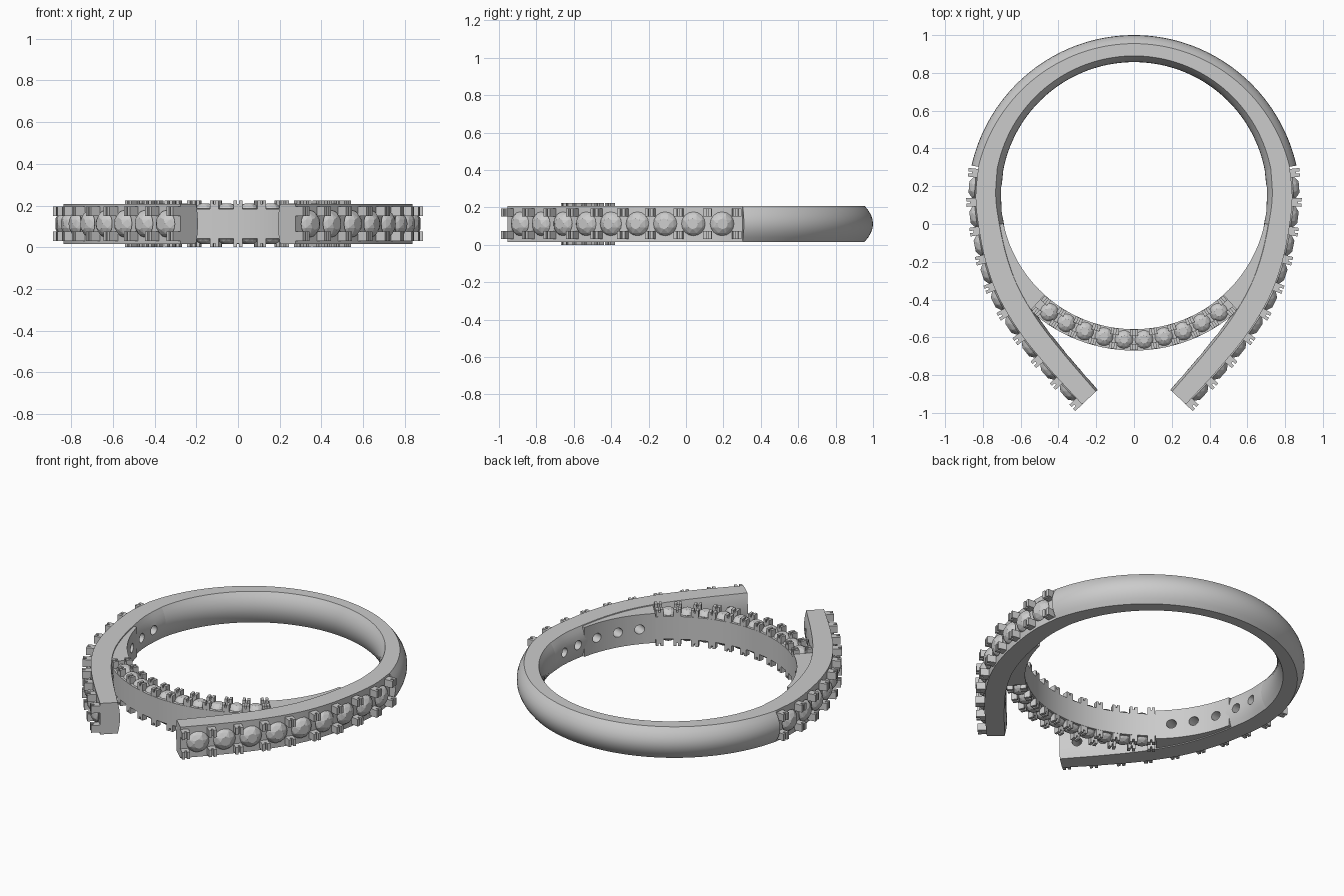
import bpy, bmesh, math
from mathutils import Vector, Matrix

if "Cube" in bpy.data.objects:
    bpy.data.objects.remove(bpy.data.objects["Cube"])

ZC, H = 0.1125, 0.096          # mid height and half height of the band
CEN = Vector((0, 0.15, 0))     # centre of the finger hole
UP = Vector((0, 0, 1))


def finish(bm, name):
    me = bpy.data.meshes.new(name)
    bm.to_mesh(me)
    bm.free()
    ob = bpy.data.objects.new(name, me)
    bpy.context.collection.objects.link(ob)
    return ob


def loft(rings, name):
    bm = bmesh.new()
    rows = [[bm.verts.new(p) for p in r] for r in rings]
    n = len(rows[0])
    for a, b in zip(rows, rows[1:]):
        for i in range(n):
            j = (i + 1) % n
            bm.faces.new((a[i], a[j], b[j], b[i]))
    bm.faces.new(rows[0])
    bm.faces.new(rows[-1])
    bmesh.ops.recalc_face_normals(bm, faces=bm.faces)
    return finish(bm, name)


def section(pos, nrm, thick, inner, outer, h=H, k=8):
    """Band section: pos is the outer edge, both faces may bulge."""
    ring = []
    for i in range(k + 1):
        u = -1 + 2 * i / k
        ring.append(pos + nrm * outer * (1 - u * u) + UP * (ZC + u * h))
    for i in range(k + 1):
        u = 1 - 2 * i / k
        ring.append(pos - nrm * (thick + inner * (1 - u * u)) + UP * (ZC + u * h))
    return ring


def frame(pos, tan, nrm):
    side = nrm.cross(tan)
    m = Matrix((tan, side, nrm)).transposed().to_4x4()
    m.translation = pos
    return m


def box(bm, m, c, s):
    bmesh.ops.create_cube(bm, size=1, matrix=m @ Matrix.Translation(c) @ Matrix.Diagonal((*s, 1)))


def prong(bm, m, side, w, d, h):
    """Claw with a split tip."""
    box(bm, m, (0, side, h * 0.25), (w, d, h * 0.7))
    for e in (-1, 1):
        box(bm, m, (e * w * 0.31, side, h * 0.75), (w * 0.38, d, h * 0.5))


def gem(bm, m, r):
    """Faceted stone: girdle, crown, table and pavilion point."""
    pts = [(0, 0, -0.6 * r)]
    for n, rr, z, off in ((16, 1, 0, 0), (8, 0.82, 0.27, 0.5), (8, 0.45, 0.5, 0)):
        for i in range(n):
            a = (i + off) * math.tau / n
            pts.append((rr * r * math.cos(a), rr * r * math.sin(a), z * r))
    vs = [bm.verts.new(m @ Vector(p)) for p in pts]
    bmesh.ops.convex_hull(bm, input=vs)


def catmull(pts, steps=8):
    p = [2 * pts[0] - pts[1]] + pts + [2 * pts[-1] - pts[-2]]
    out = []
    for i in range(1, len(p) - 2):
        a, b, c, d = p[i - 1:i + 3]
        for s in range(steps):
            t = s / steps
            out.append(0.5 * (2 * b + (c - a) * t + (2 * a - 5 * b + 4 * c - d) * t * t
                              + (3 * b - a - 3 * c + d) * t ** 3))
    return out + [pts[-1].copy()]


def mirror(ob):
    ob.modifiers.new("mirror", 'MIRROR').use_mirror_merge = False


# Plain domed back of the ring
rings = []
for i in range(73):
    a = math.radians(10.5 + 159 * i / 72)
    n = Vector((math.cos(a), math.sin(a), 0))
    f = (abs(i - 36) / 36) ** 2
    rings.append(section(CEN + n * (0.805 + 0.033 * f), n, 0.065 + 0.035 * f, 0.033, 0.045 - 0.008 * f))
back = loft(rings, "back_band")

# Flared arm following the outer path
path = catmull([Vector((x, y, 0)) for x, y in (
    (0.824, 0.303), (0.838, 0.15), (0.825, 0.0), (0.785, -0.2), (0.715, -0.39),
    (0.60, -0.58), (0.45, -0.765), (0.275, -0.955))])
dist = [0.0]
for a, b in zip(path, path[1:]):
    dist.append(dist[-1] + (b - a).length)


def tangent(i):
    return (path[min(i + 1, len(path) - 1)] - path[max(i - 1, 0)]).normalized()


def arm_frame(s, lift):
    i = next(k for k in range(1, len(dist)) if dist[k] >= s)
    t = (s - dist[i - 1]) / (dist[i] - dist[i - 1])
    tan = tangent(i - 1).lerp(tangent(i), t).normalized()
    nrm = tan.cross(UP) * -1
    return frame(path[i - 1].lerp(path[i], t) + nrm * lift + UP * ZC, tan, nrm)


rings = []
for i, p in enumerate(path):
    f = dist[i] / dist[-1]
    rings.append(section(p, tangent(i).cross(UP) * -1, 0.1 + 0.06 * f * (1 - f),
                         0.033 - 0.02 * min(1, f * 2), 0))
arm = loft(rings, "flared_arms")

# Arm stones, claws and hole cutters
gems, claws, holes = bmesh.new(), bmesh.new(), bmesh.new()
s0, s1 = 0.035, dist[-1] - 0.022
step = (s1 - s0) / 9
for k in range(10):
    m = arm_frame(s0 + step * k, 0)
    for e in (-1, 1):
        prong(claws, m, e * 0.06, 0.046, 0.044, 0.05)
    if k < 9:
        m = arm_frame(s0 + step * (k + 0.5), 0.006)
        gem(gems, m, 0.064)
        length = 0.28 if k < 5 else 0.15
        bmesh.ops.create_cone(holes, cap_ends=True, segments=20, radius1=0.028, radius2=0.028,
                              depth=length + 0.02,
                              matrix=m @ Matrix.Translation((0, 0, 0.01 - length / 2)))
arm_gems = finish(gems, "arm_stones")
arm_claws = finish(claws, "arm_claws")
cutter = finish(holes, "hole_cutter")
for ob in (arm_gems, arm_claws, cutter):
    mirror(ob)
cutter.hide_render = True
cutter.hide_set(True)

# Inner bridge across the front: full height ends, slimmer middle
rings = []
stops = [(a, 0.091) for a in range(-78, -41, 3)] + [(a, 0.07) for a in range(-42, 43, 3)] \
    + [(a, 0.091) for a in range(42, 79, 3)]
for a, h in stops:
    a = math.radians(a)
    n = Vector((math.sin(a), -math.cos(a), 0))
    rings.append(section(CEN + n * 0.82, n, 0.113, 0, 0, h, 2))
bridge = loft(rings, "front_bridge")

# Bridge stones and claws on its top and underside
gems, claws = bmesh.new(), bmesh.new()
for up in (1, -1):
    for k in range(-10, 11):
        a = math.radians(4 * k)
        n = Vector((math.sin(a), -math.cos(a), 0))
        tan = Vector((math.cos(a), math.sin(a), 0))
        m = frame(CEN + n * 0.763 + UP * (ZC + up * 0.07), tan, UP * up)
        if k % 2:
            if abs(k) < 10:
                gem(gems, m @ Matrix.Translation((0, 0, 0.003)), 0.048)
        else:
            for e in (-1, 1):
                prong(claws, m, e * 0.038, 0.042, 0.034, 0.042)
bridge_gems = finish(gems, "bridge_stones")
bridge_claws = finish(claws, "bridge_claws")

# Drill the seats through arms and bridge ends, then mirror the arm
for ob in (arm, bridge):
    b = ob.modifiers.new("holes", 'BOOLEAN')
    b.object = cutter
    b.operation = 'DIFFERENCE'
    b.solver = 'EXACT'
mirror(arm)

# Bake modifiers and shade the curved metal
for ob in (arm, bridge, back):
    bpy.ops.object.select_all(action='DESELECT')
    ob.select_set(True)
    bpy.context.view_layer.objects.active = ob
    bpy.ops.object.convert(target='MESH')
    bpy.ops.object.shade_smooth_by_angle(angle=math.radians(30))
